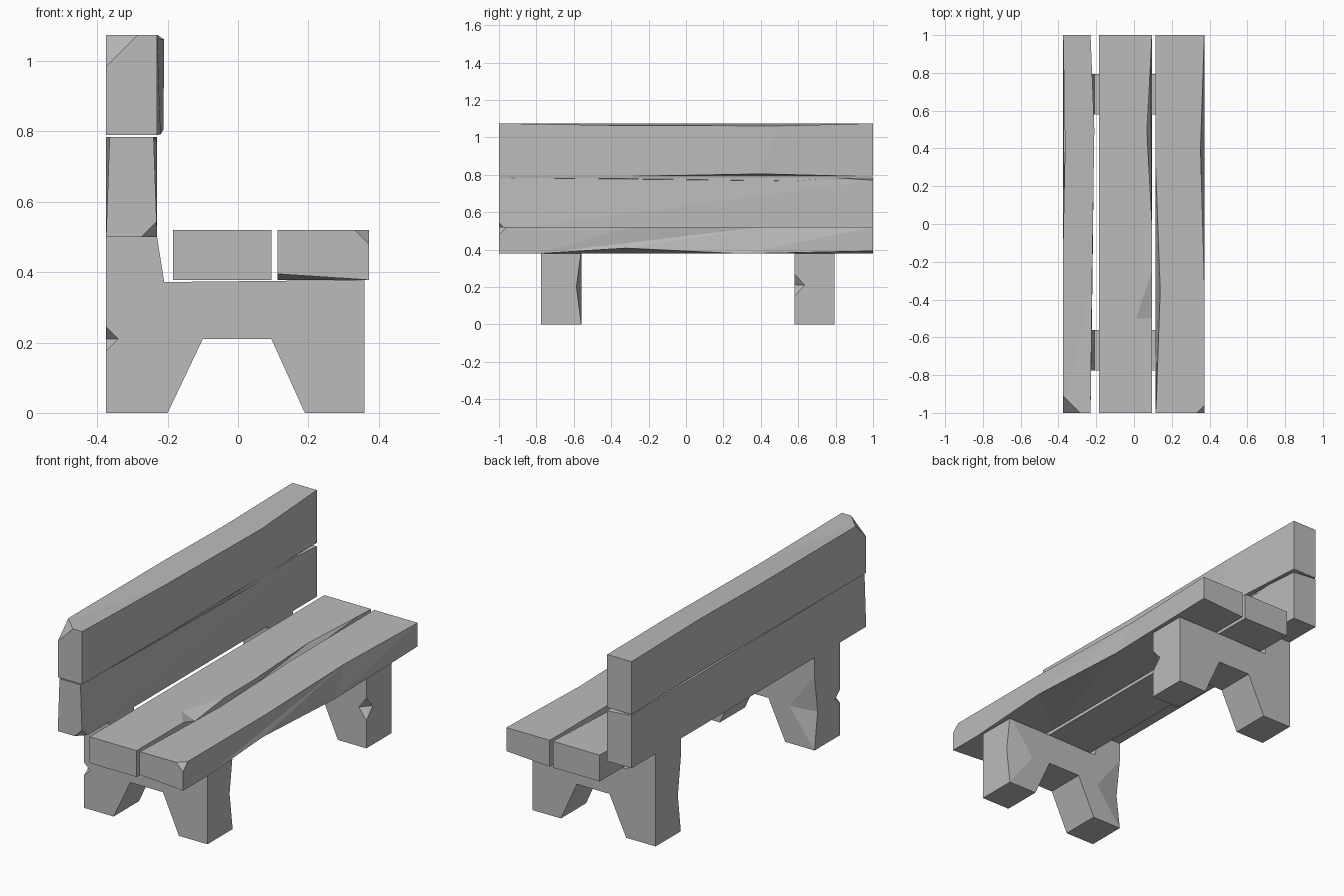
import bpy, bmesh
from mathutils import Vector

cube = bpy.data.objects.get("Cube")
if cube:
    bpy.data.objects.remove(cube, do_unlink=True)

stone = bpy.data.materials.new("plain_grey")
stone.use_nodes = True
GREY = (0.5, 0.5, 0.5, 1)
stone.diffuse_color = GREY
stone.node_tree.nodes["Principled BSDF"].inputs["Base Color"].default_value = GREY


def make(name, bm):
    bmesh.ops.recalc_face_normals(bm, faces=bm.faces)
    mesh = bpy.data.meshes.new(name)
    bm.to_mesh(mesh)
    bm.free()
    mesh.materials.append(stone)
    obj = bpy.data.objects.new(name, mesh)
    bpy.context.collection.objects.link(obj)
    return obj


def chip(obj, centre, low, high=None):
    """Knock a diamond shaped chip out of an edge or corner."""
    high = high or low
    bm = bmesh.new()
    for axis in range(3):
        for reach in (-low[axis], high[axis]):
            v = Vector(centre)
            v[axis] += reach
            bm.verts.new(v)
    bmesh.ops.convex_hull(bm, input=bm.verts)
    cutter = make(obj.name + "_chip_cutter", bm)
    cutter.hide_render = True
    cutter.hide_set(True)
    cutter.display_type = 'WIRE'
    mod = obj.modifiers.new("chip", 'BOOLEAN')
    mod.operation = 'DIFFERENCE'
    mod.solver = 'EXACT'
    mod.object = cutter


def plank(name, x, z, worn):
    """Long board; worn maps (corner, y) to an (x, z) shift of that edge.
    Corners: 0 bottom back, 1 bottom front, 2 top front, 3 top back."""
    corners = [(x[0], z[0]), (x[1], z[0]), (x[1], z[1]), (x[0], z[1])]
    bm = bmesh.new()
    rails = []
    for c, (cx, cz) in enumerate(corners):
        shifts = {-1: (0, 0), 1: (0, 0)}
        shifts.update({y: s for (k, y), s in worn.items() if k == c})
        rails.append([bm.verts.new((cx + dx, y, cz + dz))
                      for y, (dx, dz) in sorted(shifts.items())])
    for a, b in zip(rails, rails[1:] + rails[:1]):
        bm.faces.new(a + b[::-1])
    for end in (0, -1):
        bm.faces.new([r[end] for r in rails])
    bmesh.ops.triangulate(bm, faces=bm.faces)
    return make(name, bm)


def leg(name, y0, y1):
    """Extruded side support with an arch and a back post."""
    right = [(-.375, 0), (-.2, 0), (-.1, .21), (.095, .21), (.19, 0),
             (.36, 0), (.36, .378), (-.21, .372), (-.23, .5), (-.375, .5)]
    bm = bmesh.new()
    face = bm.faces.new([bm.verts.new((x, y0, z)) for x, z in right])
    ext = bmesh.ops.extrude_face_region(bm, geom=[face])
    moved = [g for g in ext["geom"] if isinstance(g, bmesh.types.BMVert)]
    bmesh.ops.translate(bm, verts=moved, vec=(0, y1 - y0, 0))
    return make(name, bm)


# Supports, with worn inner edges
near_leg = leg("near_leg", -.775, -.56)
chip(near_leg, (-.375, -.775, .21), (.035, .04, .034))
chip(near_leg, (.36, -.56, .2), (.15, .026, .199))
chip(near_leg, (-.375, -.56, .2), (.15, .026, .199))
far_leg = leg("far_leg", .58, .795)
chip(far_leg, (.36, .58, .21), (.045, .055, .06))
chip(far_leg, (-.375, .58, .2), (.12, .025, .199))

# Seat boards
rear_seat = plank("rear_seat_board", (-.185, .095), (.378, .52), {
    (2, 0): (0, 0), (2, .5): (-.027, 0), (2, .9): (-.005, 0)})
chip(rear_seat, (.095, -.5, .52), (.085, .1, .03), (.085, .25, .03))
front_seat = plank("front_seat_board", (.113, .372), (.378, .52), {
    (0, -1): (0, .017), (0, -.5): (0, 0),
    (1, -.8): (0, 0), (1, -.32): (0, .03), (1, .3): (0, 0), (1, 1): (0, .015),
    (2, -.3): (0, 0), (2, .4): (-.02, 0),
    (3, -.95): (.005, 0), (3, -.35): (.026, 0), (3, .3): (.002, 0)})
chip(front_seat, (.372, -1, .52), (.04, .04, .04))

# Back rest boards
low_back = plank("lower_back_board", (-.375, -.23), (.5, .785), {
    (2, -1): (-.01, 0), (3, -1): (.01, 0), (2, -.4): (0, -.005),
    (2, .58): (0, -.018), (2, .8): (0, 0), (2, 1): (0, -.014)})
chip(low_back, (-.23, -1, .5), (.045, .045, .045))
top_back = plank("upper_back_board", (-.375, -.23), (.79, 1.075), {
    (0, .4): (.01, 0), (3, -.1): (0, 0), (3, .4): (.01, 0),
    (1, -.3): (.01, .002), (1, .4): (.018, .015),
    (2, -.3): (.008, -.012), (2, .5): (.02, -.013)})
chip(top_back, (-.375, -1, 1.075), (.09, .09, .09))
